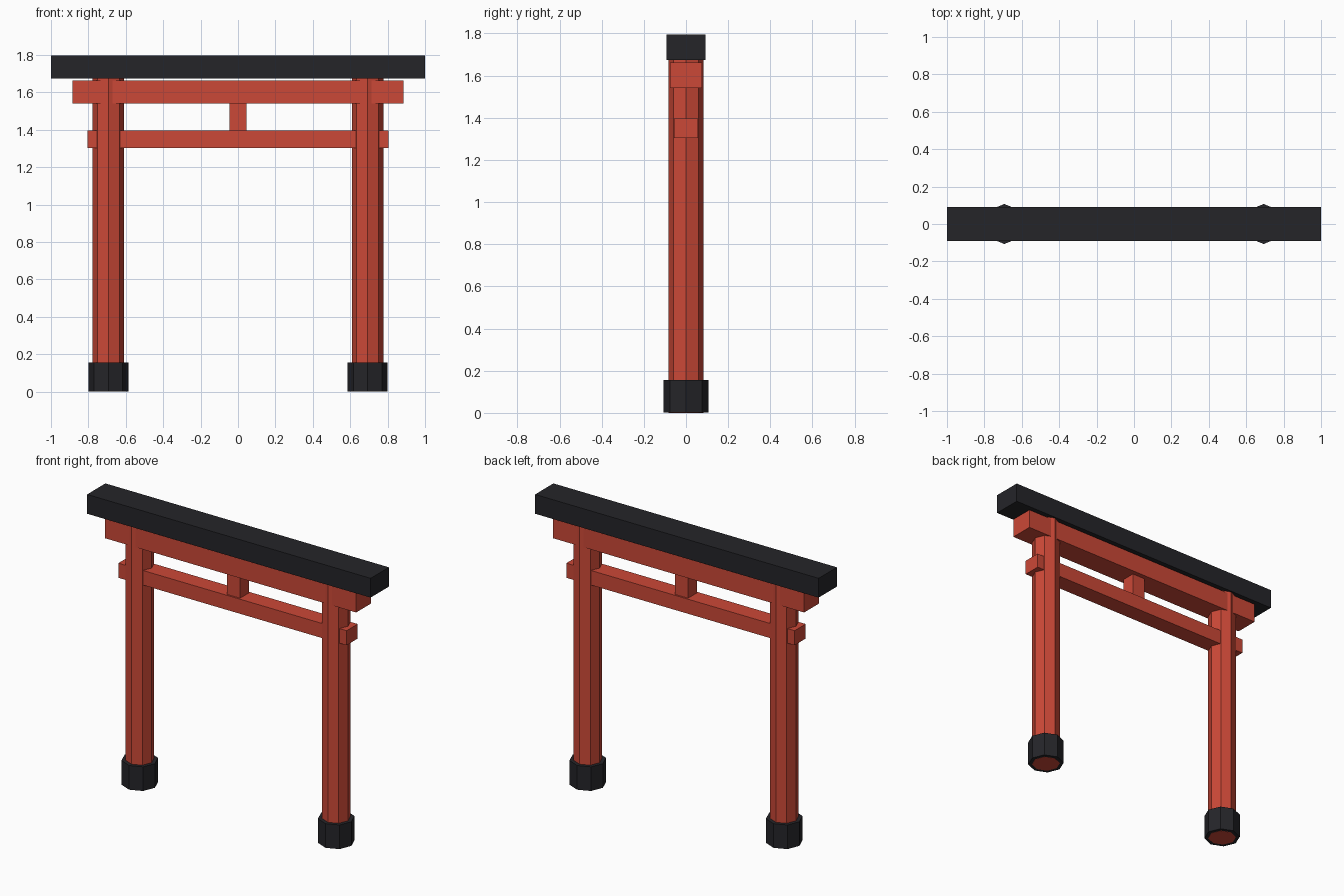
import bpy

if "Cube" in bpy.data.objects:
    bpy.data.objects.remove(bpy.data.objects["Cube"])


def material(name, color):
    mat = bpy.data.materials.new(name)
    mat.diffuse_color = (*color, 1)
    mat.use_nodes = True
    mat.node_tree.nodes["Principled BSDF"].inputs["Base Color"].default_value = mat.diffuse_color
    return mat


RED = material("red_paint", (0.60, 0.065, 0.038))
BLACK = material("black_paint", (0.018, 0.018, 0.022))


def finish(name, mat):
    obj = bpy.context.object
    obj.name = name
    obj.data.materials.append(mat)
    return obj


def beam(name, half_x, half_y, z0, z1, mat):
    bpy.ops.mesh.primitive_cube_add(size=1, location=(0, 0, (z0 + z1) / 2))
    obj = finish(name, mat)
    obj.scale = (2 * half_x, 2 * half_y, z1 - z0)
    bpy.ops.object.transform_apply(location=False, rotation=False, scale=True)


def octagon_post(name, x, radius, z0, z1, mat):
    # eight sides, with corners on the x and y axes
    bpy.ops.mesh.primitive_cylinder_add(vertices=8, radius=radius, depth=z1 - z0,
                                        location=(x, 0, (z0 + z1) / 2))
    finish(name, mat)


# Pillars with black feet
for side, x in (("left", -0.693), ("right", 0.693)):
    octagon_post(side + "_pillar", x, 0.084, 0, 1.69, RED)
    octagon_post(side + "_foot", x, 0.107, 0.001, 0.155, BLACK)

# Crossbeams and centre strut
beam("lower_tie_beam", 0.805, 0.056, 1.303, 1.396, RED)
beam("centre_strut", 0.046, 0.045, 1.38, 1.56, RED)
beam("upper_beam", 0.886, 0.075, 1.541, 1.663, RED)

# Black top lintel
beam("top_lintel", 1.0, 0.092, 1.673, 1.796, BLACK)
